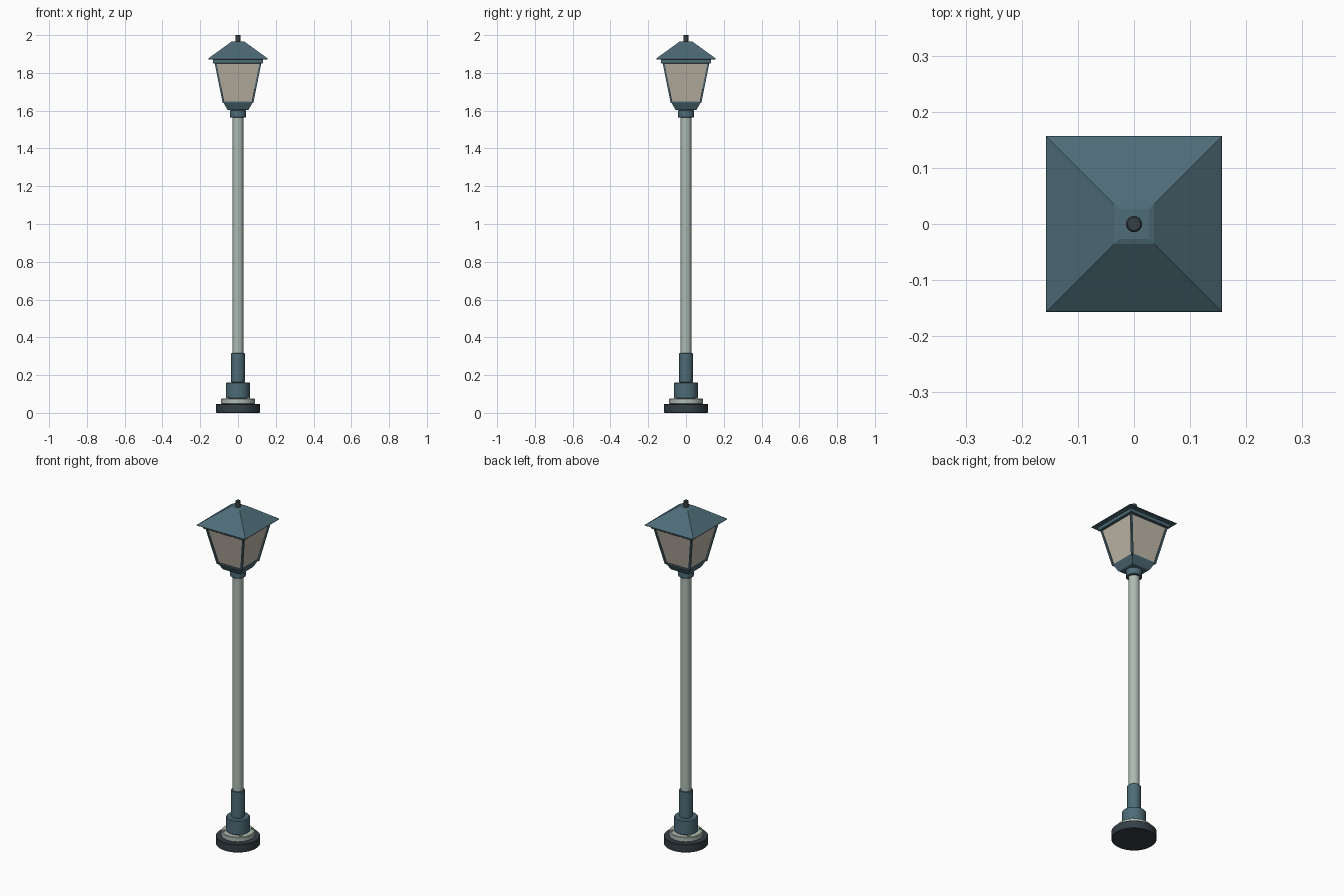
import bpy, bmesh, math
from mathutils import Vector

if "Cube" in bpy.data.objects:
    bpy.data.objects.remove(bpy.data.objects["Cube"])


def material(name, rgb):
    m = bpy.data.materials.new(name)
    m.diffuse_color = (*rgb, 1)
    m.use_nodes = True
    m.node_tree.nodes["Principled BSDF"].inputs["Base Color"].default_value = m.diffuse_color
    return m


TEAL = material("teal_paint", (0.075, 0.15, 0.185))
PALE = material("pale_metal", (0.42, 0.50, 0.45))
DARK = material("dark_metal", (0.035, 0.05, 0.06))
GLASS = material("warm_glass", (0.53, 0.48, 0.40))


def finish(name, bm, mat, smooth=False):
    bmesh.ops.recalc_face_normals(bm, faces=bm.faces)
    me = bpy.data.meshes.new(name)
    bm.to_mesh(me)
    bm.free()
    me.materials.append(mat)
    ob = bpy.data.objects.new(name, me)
    bpy.context.collection.objects.link(ob)
    if smooth:
        bpy.ops.object.select_all(action='DESELECT')
        ob.select_set(True)
        bpy.context.view_layer.objects.active = ob
        bpy.ops.object.shade_smooth_by_angle(angle=math.radians(35))
    return ob


def loft(name, profile, mat, n=32, centre=(0, 0)):
    """Stack rings of (radius or half width, z); n=4 makes square sections."""
    bm = bmesh.new()
    k, off = (math.sqrt(2), math.pi / 4) if n == 4 else (1, 0)
    rings = []
    for r, z in profile:
        rings.append([bm.verts.new((centre[0] + r * k * math.cos(off + math.tau * i / n),
                                    centre[1] + r * k * math.sin(off + math.tau * i / n), z))
                      for i in range(n)])
    for a, b in zip(rings, rings[1:]):
        for i in range(n):
            j = (i + 1) % n
            bm.faces.new((a[i], a[j], b[j], b[i]))
    bm.faces.new(rings[0])
    bm.faces.new(rings[-1])
    return finish(name, bm, mat, n != 4)


def turned(name, r, z0, z1, mat, b=0.003, n=32, centre=(0, 0)):
    return loft(name, [(r - b, z0), (r, z0 + b), (r, z1 - b), (r - b, z1)], mat, n, centre)


# Foot, flange and post
turned("base_disc", 0.117, 0, 0.048, DARK, 0.003, 48)
turned("mount_flange", 0.089, 0.048, 0.077, PALE, 0.003, 40)
turned("base_socket", 0.063, 0.075, 0.162, TEAL, 0.005)
turned("lower_sleeve", 0.036, 0.16, 0.317, TEAL, 0.003)
turned("pole", 0.029, 0.3, 1.57, PALE, 0.001)
turned("pole_collar", 0.042, 1.563, 1.604, TEAL, 0.003)

# Flange bolts
for i in range(4):
    a = math.tau * (i + 0.5) / 4
    turned(f"flange_bolt_{i + 1}", 0.008, 0.07, 0.084, PALE, 0.001, 6,
           (0.076 * math.cos(a), 0.076 * math.sin(a)))

# Lantern body
loft("lantern_cup", [(0.052, 1.603), (0.057, 1.606), (0.077, 1.643), (0.077, 1.648)], TEAL, 4)
loft("lantern_glass", [(0.073, 1.646), (0.118, 1.852)], GLASS, 4)
loft("lantern_rim", [(0.128, 1.85), (0.132, 1.853), (0.132, 1.876)], TEAL, 4)

# Corner bars follow the slope of the glass
for i, (sx, sy) in enumerate([(1, 1), (-1, 1), (-1, -1), (1, -1)]):
    bm = bmesh.new()
    ends = []
    for w, z in ((0.076, 1.64), (0.119, 1.853)):
        ends.append([bm.verts.new((sx * w + dx * 0.005, sy * w + dy * 0.005, z))
                     for dx, dy in ((-1, -1), (1, -1), (1, 1), (-1, 1))])
    for a in range(4):
        b = (a + 1) % 4
        bm.faces.new((ends[0][a], ends[0][b], ends[1][b], ends[1][a]))
    bm.faces.new(ends[0])
    bm.faces.new(ends[1])
    finish(f"corner_bar_{i + 1}", bm, TEAL)

# Hipped roof and finial
loft("roof", [(0.154, 1.871), (0.157, 1.874), (0.155, 1.878), (0.036, 1.964), (0.027, 1.967)], TEAL, 4)
turned("finial", 0.0145, 1.96, 2.0, DARK, 0.003, 24)
